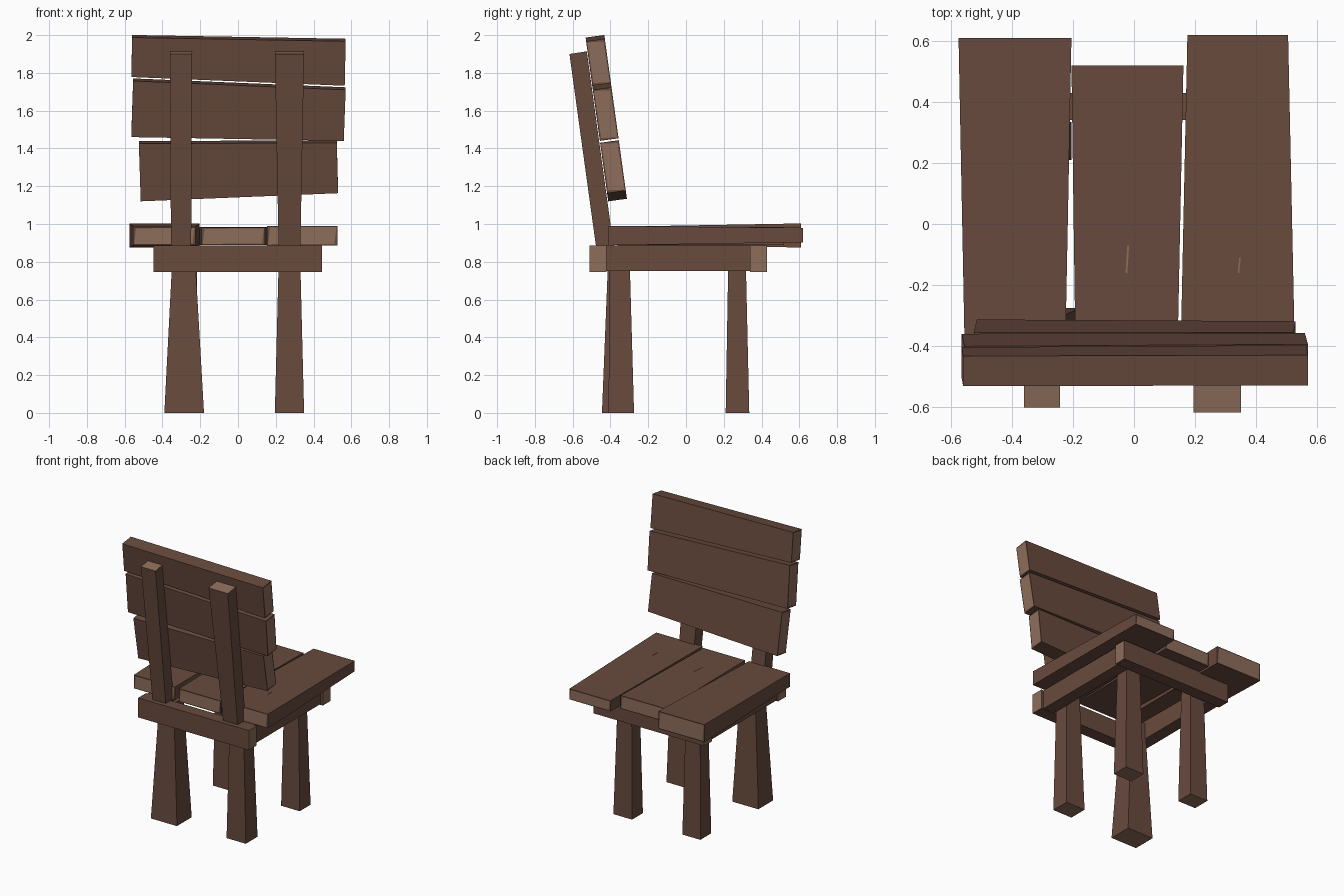
import bpy, bmesh
from mathutils import Vector

if "Cube" in bpy.data.objects:
    bpy.data.objects.remove(bpy.data.objects["Cube"])


def material(name, rgb):
    m = bpy.data.materials.new(name)
    m.diffuse_color = (*rgb, 1)
    m.use_nodes = True
    m.node_tree.nodes["Principled BSDF"].inputs["Base Color"].default_value = m.diffuse_color
    return m


WOOD = material("brown_wood", (0.138, 0.069, 0.047))
GRAIN = material("pale_end_grain", (0.270, 0.155, 0.105))


def beam(name, a, b, border=0.0):
    """Beam between two end quads; the ends are pale, optionally inside a brown border."""
    bm = bmesh.new()
    va = [bm.verts.new(p) for p in a]
    vb = [bm.verts.new(p) for p in b]
    for i in range(4):
        j = (i + 1) % 4
        bm.faces.new((va[i], va[j], vb[j], vb[i]))
    ends = [bm.faces.new(va[::-1]), bm.faces.new(vb)]
    bmesh.ops.recalc_face_normals(bm, faces=bm.faces[:])
    if border:
        bmesh.ops.inset_individual(bm, faces=ends, thickness=border)
    for f in ends:
        f.material_index = 1
    if border:
        # clip the patch corners a little, like worn end grain
        for f in ends:
            c = f.calc_center_median()
            for v in list(f.verts)[::2]:
                v.co = v.co.lerp(c, 0.06)
    me = bpy.data.meshes.new(name)
    bm.to_mesh(me)
    bm.free()
    me.materials.append(WOOD)
    me.materials.append(GRAIN)
    ob = bpy.data.objects.new(name, me)
    bpy.context.collection.objects.link(ob)
    return ob


def rect(axis, pos, u0, u1, v0, v1):
    """Rectangle across an axis (0 x, 1 y, 2 z); u, v are the other axes in order."""
    pts = []
    for u, v in ((u0, v0), (u1, v0), (u1, v1), (u0, v1)):
        p = [u, v]
        p.insert(axis, pos)
        pts.append(p)
    return pts


# tapered legs: foot rectangle, then top rectangle
for name, foot, top in (
    ("back_left_leg", (-.39, -.18, -.445, -.275), (-.345, -.23, -.41, -.30)),
    ("back_right_leg", (.195, .35, -.41, -.275), (.217, .328, -.405, -.30)),
    ("front_left_leg", (-.35, -.205, .21, .335), (-.335, -.22, .225, .315)),
    ("front_right_leg", (.20, .35, .21, .335), (.217, .328, .225, .315)),
):
    beam(name, rect(2, 0, *foot), rect(2, .87, *top))

# apron frame around the leg tops
for name, y0, y1 in (("back_apron", -.51, -.42), ("front_apron", .34, .43)):
    beam(name, rect(1 - 1, -.447, y0, y1, .745, .887), rect(0, .445, y0, y1, .745, .887))
for name, x0, x1 in (("left_apron", -.435, -.345), ("right_apron", .335, .425)):
    beam(name, rect(1, -.42, x0, x1, .75, .887), rect(1, .34, x0, x1, .75, .887))

# seat boards: back end, then front end
for name, yb, back, yf, front in (
    ("left_seat_board", -.405, (-.555, -.225, .888, .985), .61, (-.575, -.205, .876, 1.003)),
    ("middle_seat_board", -.405, (-.192, .143, .889, .982), .52, (-.205, .162, .889, .985)),
    ("right_seat_board", -.41, (.153, .527, .887, .99), .62, (.175, .505, .903, .98)),
):
    beam(name, rect(1, yb, *back), rect(1, yf, *front), .008)

# leaning back posts: bottom x pair, top x pair, top shift in y
for name, b0, b1, t0, t1, dy in (
    ("left_back_post", -.355, -.248, -.36, -.243, .015),
    ("right_back_post", .215, .33, .195, .35, 0),
):
    low = rect(2, .87, b0, b1, -.475, -.382)
    high = [(t0, -.617 + dy, 1.90), (t1, -.617 + dy, 1.90), (t1, -.525, 1.914), (t0, -.525, 1.914)]
    beam(name, low, high)

# leaning back rest boards: left x/z and right x/z of the rear face
LEAN = 0.138
NORMAL = Vector((0, 1, LEAN)).normalized() * 0.10


def board_end(xb, zb, xt, zt):
    lo = Vector((xb, -.532 + LEAN * (1.99 - zb), zb))
    hi = Vector((xt, -.532 + LEAN * (1.99 - zt), zt))
    return [lo, hi, hi + NORMAL, lo + NORMAL]


for name, left, right in (
    ("top_back_board", (-.565, 1.778, -.56, 1.987), (.565, 1.732, .57, 1.967)),
    ("middle_back_board", (-.565, 1.46, -.555, 1.757), (.56, 1.44, .57, 1.71)),
    ("lower_back_board", (-.515, 1.12, -.525, 1.425), (.53, 1.163, .523, 1.43)),
):
    beam(name, board_end(*left), board_end(*right), .009)

# small pale scratches on the seat boards
for i, (x, y, z, w, l) in enumerate((
    (-.385, .31, .993, .014, .08), (-.022, -.115, .983, .012, .09), (.345, -.135, .988, .010, .05),
)):
    beam(f"seat_scratch_{i + 1}", rect(1, y - l / 2, x - w / 2, x, z - .004, z + .002),
         rect(1, y + l / 2, x, x + w / 2, z - .004, z + .002)).data.materials[0] = GRAIN
